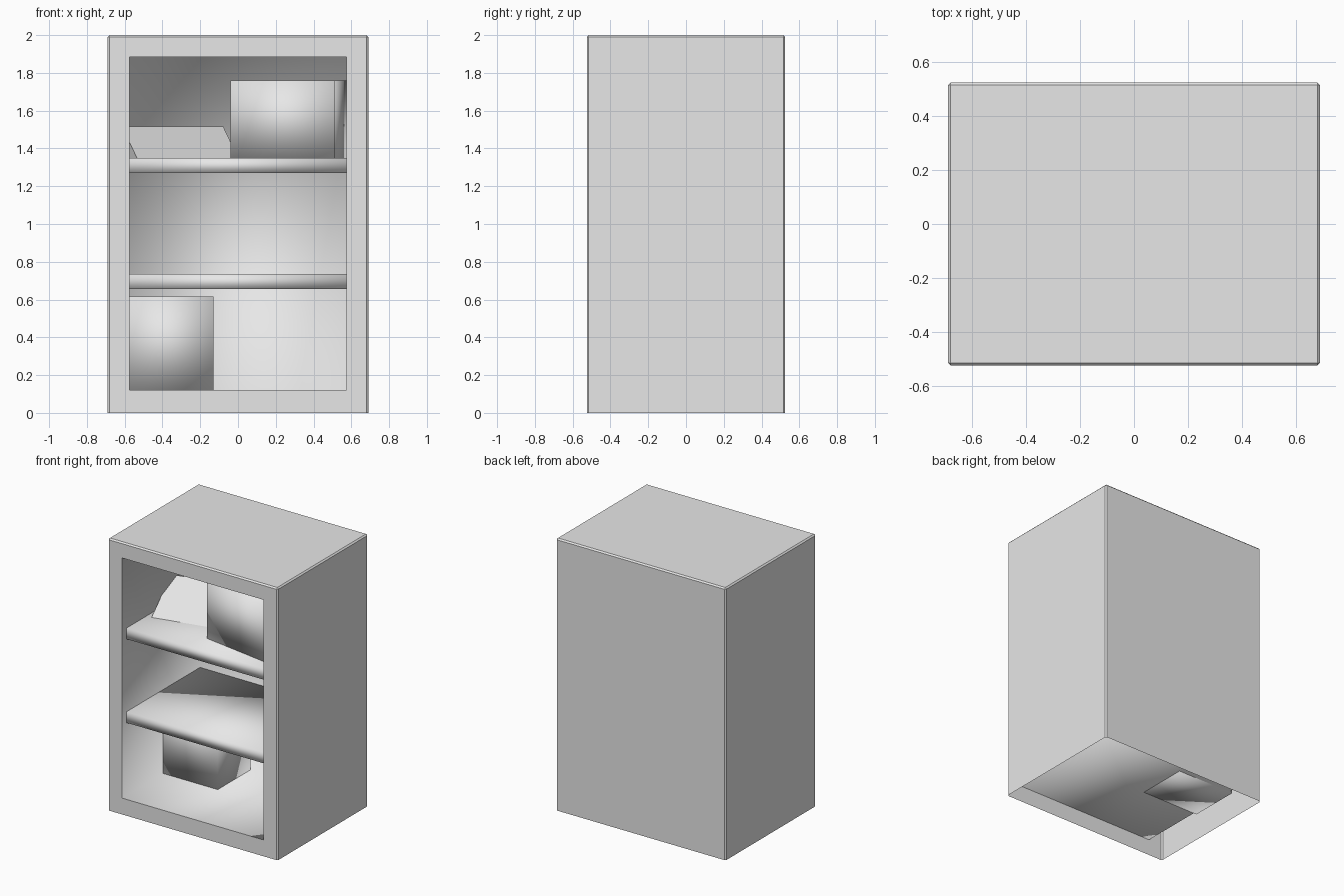
import bpy, bmesh
from math import radians
from mathutils import Matrix, Vector

if "Cube" in bpy.data.objects:
    bpy.data.objects.remove(bpy.data.objects["Cube"])

GREY = (0.8, 0.8, 0.8, 1)
grey = bpy.data.materials.new("light grey")
grey.use_nodes = True
grey.diffuse_color = GREY
grey.node_tree.nodes["Principled BSDF"].inputs["Base Color"].default_value = GREY


def finish(name, bm, smooth=None):
    mesh = bpy.data.meshes.new(name)
    if smooth is not None:
        for f in bm.faces:
            f.smooth = smooth
    bm.to_mesh(mesh)
    bm.free()
    mesh.materials.append(grey)
    ob = bpy.data.objects.new(name, mesh)
    bpy.context.collection.objects.link(ob)
    return ob


def block(name, low, high, turn=0, smooth=True):
    """Box between two corners, turned about its front left bottom corner."""
    bm = bmesh.new()
    bmesh.ops.create_cube(bm, size=1)
    low, high = Vector(low), Vector(high)
    for v in bm.verts:
        v.co = Vector(h if c > 0 else l for c, l, h in zip(v.co, low, high))
    bmesh.ops.rotate(bm, verts=bm.verts, cent=low,
                     matrix=Matrix.Rotation(radians(turn), 3, "Z"))
    return finish(name, bm, smooth)


# Cabinet shell, open underneath, with a softened outline
bm = bmesh.new()
bmesh.ops.create_cube(bm, size=1)
for v in bm.verts:
    v.co = (v.co.x * 1.38, v.co.y * 1.05, (v.co.z + 0.5) * 2)
bmesh.ops.delete(bm, geom=[f for f in bm.faces if f.normal.z < -0.9], context="FACES")
edges = [e for e in bm.edges if len(e.link_faces) == 2]
bmesh.ops.bevel(bm, geom=edges, offset=0.01, segments=1, affect="EDGES")

# Recess in the front
bm.normal_update()
front = min(bm.faces, key=lambda f: f.calc_center_median().y - f.calc_area())
front = min((f for f in bm.faces if f.calc_area() > 1), key=lambda f: f.normal.y)
bmesh.ops.inset_individual(bm, faces=[front], thickness=0.1)
for v in front.verts:
    v.co.x = 0.575 if v.co.x > 0 else -0.575
    v.co.z = 1.885 if v.co.z > 1 else 0.12
back = bmesh.ops.extrude_face_region(bm, geom=[front])["geom"]
for v in (g for g in back if isinstance(g, bmesh.types.BMVert)):
    v.co.y = 0.38
if front.is_valid:
    bm.faces.remove(front)
bm.normal_update()
for f in bm.faces:
    c = f.calc_center_median()
    f.smooth = abs(c.x) < 0.6 and abs(c.y) < 0.5 and c.z < 1.9
finish("cabinet", bm)

# Shelves
for name, z0, z1 in (("lower_shelf", 0.655, 0.735), ("upper_shelf", 1.27, 1.35)):
    block(name, (-0.575, -0.475, z0), (0.575, 0.38, z1))

# Boxes standing on the floor and on the upper shelf
block("lower_box", (-0.6, -0.05, 0.12), (-0.13, 0.33, 0.615))
block("upper_box", (-0.04, -0.3, 1.35), (0.52, 0.23, 1.76), turn=-9)

# Tilted box resting on the upper shelf, drawn as a sloping prism
bm = bmesh.new()
profile = [(0, 0), (0.35, 0.165), (0.43, 0)]
start = bm.faces.new([bm.verts.new((0, y, z)) for y, z in profile])
end = bmesh.ops.extrude_face_region(bm, geom=[start])["geom"]
for v in (g for g in end if isinstance(g, bmesh.types.BMVert)):
    v.co.x = 0.55
bmesh.ops.recalc_face_normals(bm, faces=bm.faces)
place = Matrix.Translation((-0.535, -0.24, 1.35)) @ Matrix.Rotation(radians(13), 4, "Z")
bmesh.ops.transform(bm, matrix=place, verts=bm.verts)
finish("tilted_box", bm, False)
